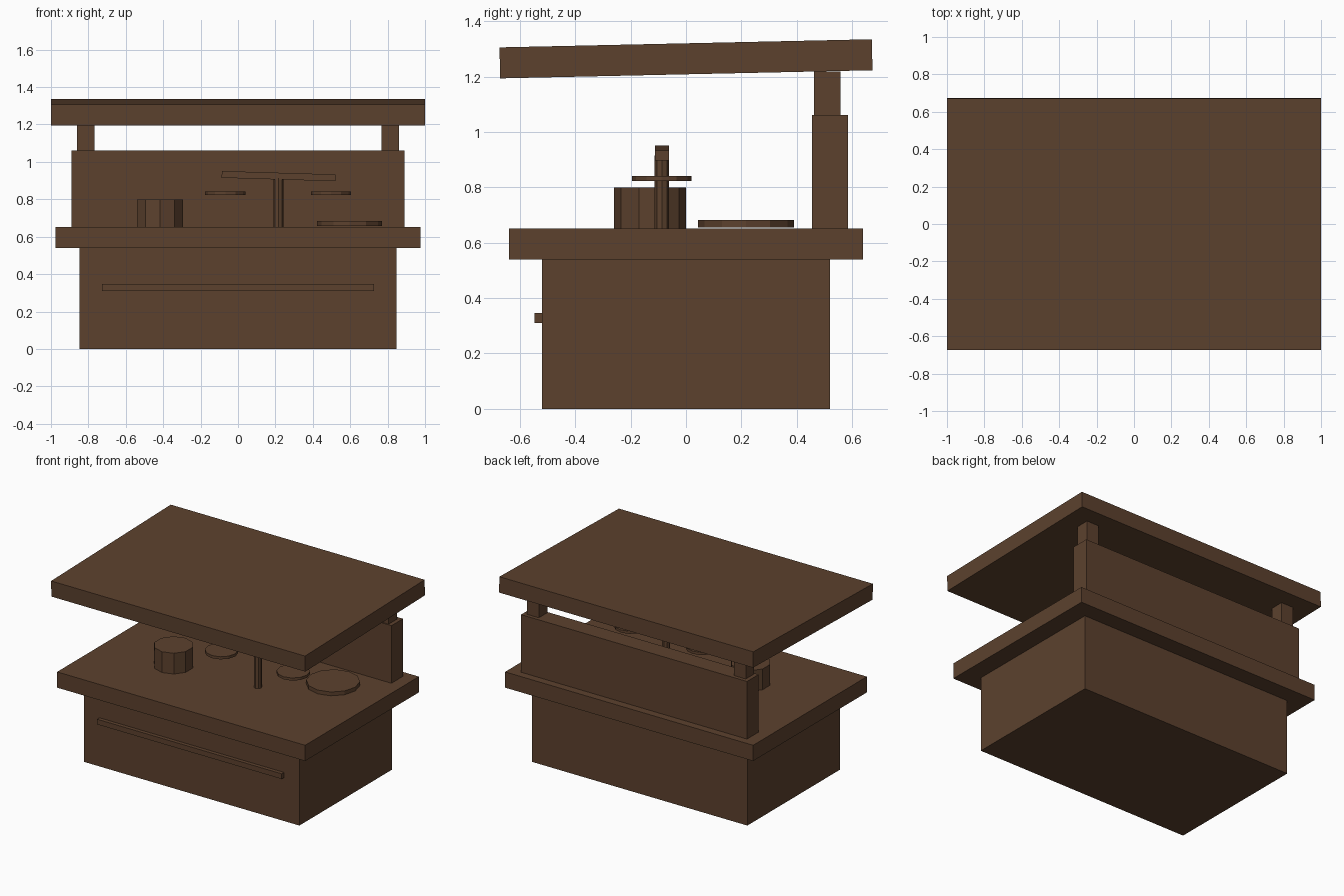
import bpy
import math

if "Cube" in bpy.data.objects:
    bpy.data.objects.remove(bpy.data.objects["Cube"])

# One flat colour for the whole stall
wood = bpy.data.materials.new("dark_brown_wood")
wood.diffuse_color = (0.107, 0.053, 0.027, 1.0)
wood.use_nodes = True
wood.node_tree.nodes["Principled BSDF"].inputs["Base Color"].default_value = wood.diffuse_color


def finish(name):
    ob = bpy.context.object
    ob.name = name
    ob.data.name = name
    ob.data.materials.append(wood)
    return ob


def box(name, center, size, rot=(0, 0, 0)):
    bpy.ops.mesh.primitive_cube_add(size=1, location=center, rotation=rot)
    ob = finish(name)
    ob.scale = size
    return ob


def disc(name, x, y, z0, z1, radius, sides):
    bpy.ops.mesh.primitive_cylinder_add(
        vertices=sides, radius=radius, depth=z1 - z0,
        location=(x, y, (z0 + z1) / 2))
    return finish(name)


# Stall body
box("base_cabinet", (0, 0, 0.27), (1.695, 1.04, 0.54))
box("counter_top", (0, 0, 0.596), (1.954, 1.28, 0.112))
box("front_rail", (0, -0.528, 0.328), (1.454, 0.038, 0.037))
box("back_panel", (0, 0.52, 0.855), (1.78, 0.13, 0.414))

# Roof and its two posts
for side, label in ((-1, "left"), (1, "right")):
    box(label + "_roof_post", (side * 0.815, 0.511, 1.11), (0.094, 0.095, 0.22))
box("tilted_roof", (0, 0, 1.265), (2.0, 1.346, 0.112), (math.radians(1.25), 0, 0))

# Items on the counter
disc("pot", -0.417, -0.13, 0.648, 0.80, 0.13, 10)
disc("plate", 0.597, 0.217, 0.656, 0.683, 0.174, 12)

# Balance scale
disc("scale_column", 0.217, -0.087, 0.65, 0.915, 0.026, 8)
box("scale_beam", (0.217, -0.087, 0.924), (0.608, 0.05, 0.036), (0, 0.03, 0))
for x, label in ((-0.068, "left"), (0.497, "right")):
    disc(label + "_scale_pan", x, -0.088, 0.823, 0.842, 0.108, 12)
